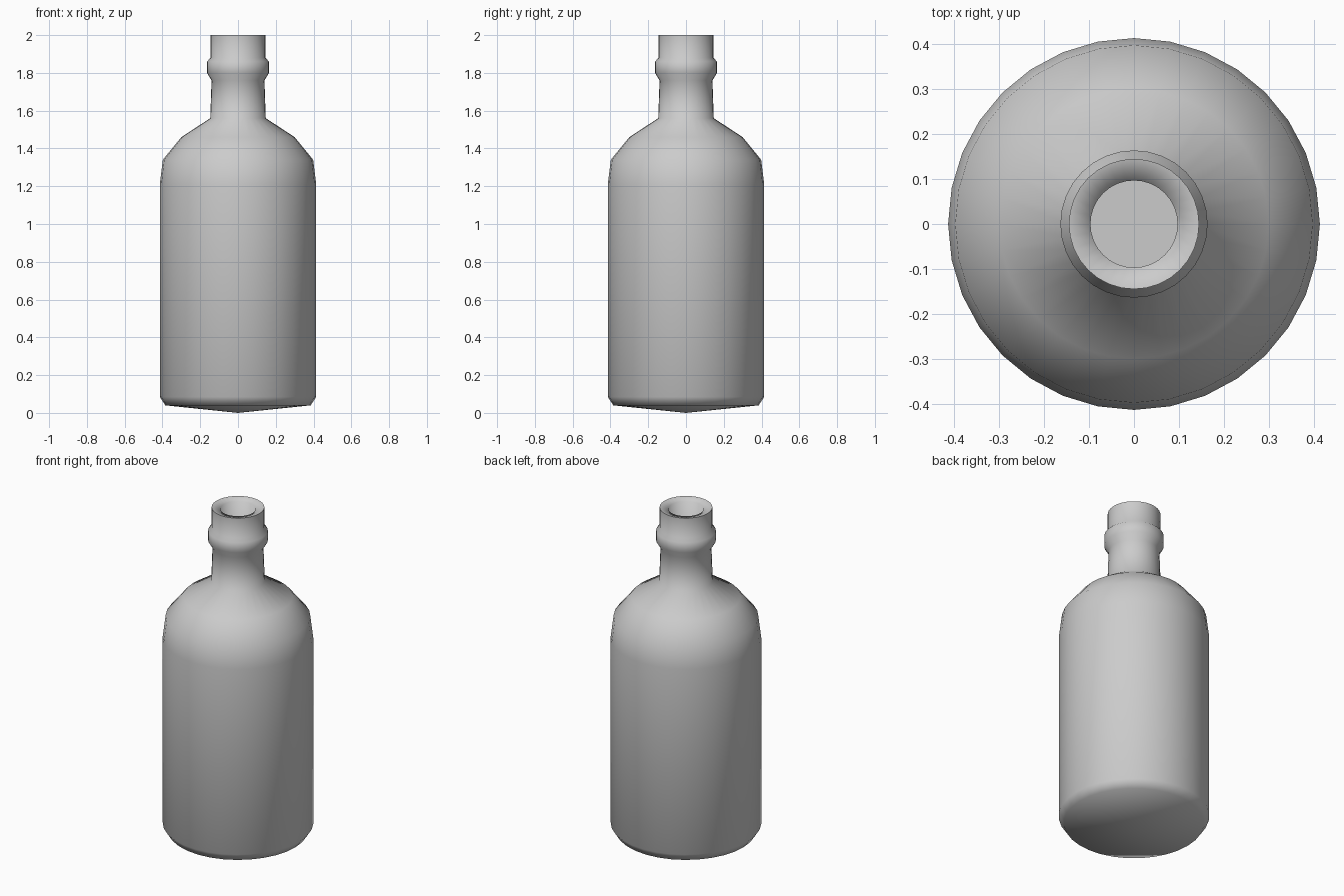
import bpy, bmesh, math

cube = bpy.data.objects.get("Cube")
if cube:
    bpy.data.objects.remove(cube, do_unlink=True)

SEGMENTS = 32

# Plain grey glass
grey = bpy.data.materials.new("plain grey")
grey.use_nodes = True
colour = (0.6, 0.6, 0.6, 1)
grey.diffuse_color = colour
grey.node_tree.nodes["Principled BSDF"].inputs["Base Color"].default_value = colour

# Half section (radius, height): base, body, shoulder, neck, collar, lip, bore
profile = [
    (0, 0), (0.385, 0.04), (0.414, 0.085),
    (0.414, 1.21), (0.398, 1.34), (0.30, 1.46), (0.147, 1.56),
    (0.14, 1.76), (0.164, 1.80), (0.164, 1.86), (0.145, 1.88),
    (0.145, 2.0), (0.097, 1.99), (0.097, 1.6), (0, 1.6),
]


def lathe(name, points, material):
    """Spin a half section around z into a closed smooth object."""
    bm = bmesh.new()
    verts = [bm.verts.new((r, 0, z)) for r, z in points]
    edges = [bm.edges.new(pair) for pair in zip(verts, verts[1:])]
    bmesh.ops.spin(bm, geom=verts + edges, cent=(0, 0, 0), axis=(0, 0, 1),
                   angle=math.tau, steps=SEGMENTS, use_duplicate=False)
    bmesh.ops.remove_doubles(bm, verts=bm.verts, dist=0.0005)
    bmesh.ops.recalc_face_normals(bm, faces=bm.faces)
    mesh = bpy.data.meshes.new(name)
    bm.to_mesh(mesh)
    bm.free()
    mesh.materials.append(material)
    obj = bpy.data.objects.new(name, mesh)
    bpy.context.collection.objects.link(obj)
    bpy.ops.object.select_all(action='DESELECT')
    obj.select_set(True)
    bpy.context.view_layer.objects.active = obj
    bpy.ops.object.shade_smooth_by_angle(angle=math.radians(70))
    return obj


bottle = lathe("bottle", profile, grey)

# Keep the outer lip crisp and let the lip roll smoothly into the bore
for edge in bottle.data.edges:
    ends = [bottle.data.vertices[i].co for i in edge.vertices]
    if all(1.985 < co.z < 1.995 for co in ends):
        edge.use_edge_sharp = False
